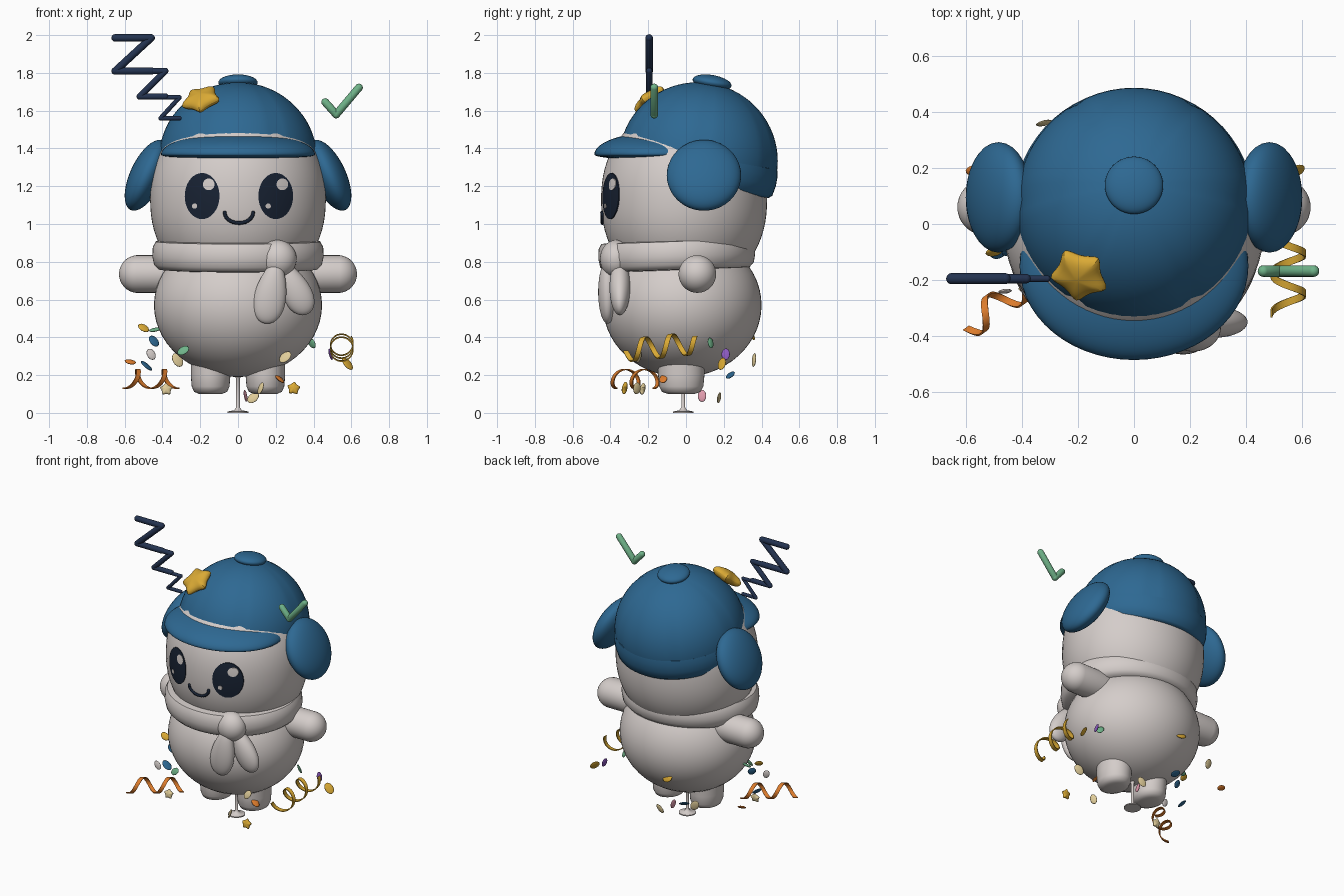
import bpy, bmesh, math, random
from math import sin, cos, pi, radians
from mathutils import Vector, Matrix, Euler

random.seed(4)
cube = bpy.data.objects.get("Cube")
if cube:
    bpy.data.objects.remove(cube, do_unlink=True)


def material(name, *rgb):
    m = bpy.data.materials.new(name)
    m.use_nodes = True
    m.diffuse_color = (*rgb, 1)
    m.node_tree.nodes["Principled BSDF"].inputs["Base Color"].default_value = (*rgb, 1)
    return m


grey = material("warm light grey", .66, .61, .59)
blue = material("cap blue", .027, .14, .29)
navy = material("dark navy", .017, .033, .08)
ink = material("eye black", .009, .016, .033)
gold = material("gold", .7, .4, .035)
green = material("mint green", .16, .45, .25)
orange = material("orange", .72, .2, .025)
cream = material("cream", .75, .61, .32)
pink = material("pink", .75, .33, .42)
purple = material("purple", .26, .1, .52)


def finish(name, bm, mat, matrix=None, angle=50):
    """Turn a bmesh into a smooth shaded object."""
    bmesh.ops.recalc_face_normals(bm, faces=bm.faces)
    mesh = bpy.data.meshes.new(name)
    bm.to_mesh(mesh)
    bm.free()
    mesh.materials.append(mat)
    ob = bpy.data.objects.new(name, mesh)
    bpy.context.collection.objects.link(ob)
    if matrix:
        ob.matrix_world = matrix
    bpy.ops.object.select_all(action="DESELECT")
    ob.select_set(True)
    bpy.context.view_layer.objects.active = ob
    bpy.ops.object.shade_smooth_by_angle(angle=radians(angle))
    return ob


def placed(loc, rot=(0, 0, 0), scale=(1, 1, 1)):
    turn = Euler([radians(a) for a in rot])
    return Matrix.LocRotScale(Vector(loc), turn, Vector(scale))


def loft(name, rings, mat, matrix=None):
    """Skin equal-sized rings of points and cap both ends."""
    bm = bmesh.new()
    loops = [[bm.verts.new(p) for p in ring] for ring in rings]
    n = len(loops[0])
    for a, b in zip(loops, loops[1:]):
        for i in range(n):
            j = (i + 1) % n
            bm.faces.new((a[i], a[j], b[j], b[i]))
    bm.faces.new(loops[0])
    bm.faces.new(loops[-1])
    return finish(name, bm, mat, matrix)


def lathe(name, profile, mat, matrix=None, n=48, groove=None):
    rings = []
    for r, z in profile:
        ring = []
        for i in range(n):
            k = r * (.985 if groove and i % groove == 0 else 1)
            ring.append((k * cos(2 * pi * i / n), k * sin(2 * pi * i / n), z))
        rings.append(ring)
    return loft(name, rings, mat, matrix)


def ellipsoid(name, mat, loc, radii, rot=(0, 0, 0), taper=0, flat=1, seg=40):
    bm = bmesh.new()
    bmesh.ops.create_uvsphere(bm, u_segments=seg, v_segments=seg // 2, radius=1)
    for v in bm.verts:
        v.co.x *= 1 - taper * v.co.z
        if v.co.z < 0:
            v.co.z *= flat
    return finish(name, bm, mat, placed(loc, rot, radii))


def strokes(name, paths, mat, seg=16):
    """Round-ended rods along each (radius, points) path."""
    bm = bmesh.new()
    for r, points in paths:
        for p, q in zip(points, points[1:]):
            d = Vector(q) - Vector(p)
            made = bmesh.ops.create_uvsphere(bm, u_segments=seg, v_segments=seg // 2 + 1, radius=r)
            for v in made["verts"]:
                if v.co.z > 0:
                    v.co.z += d.length
            turn = d.to_track_quat("Z", "Y").to_matrix().to_4x4()
            bmesh.ops.transform(bm, matrix=Matrix.Translation(p) @ turn, verts=made["verts"])
    return finish(name, bm, mat)


def star(name, mat, loc, normal, point, size, thick):
    """Puffy five-pointed star with one tip along the point direction."""
    z = Vector(normal).normalized()
    x = Vector(point)
    x = (x - z * x.dot(z)).normalized()
    frame = Matrix((x, z.cross(x), z)).transposed()
    outline = [frame @ Vector((cos(i * pi / 5), sin(i * pi / 5), 0)) * size * (.58 if i % 2 else 1.15)
               for i in range(10)]
    layers = ((.1, -1.3), (.72, -1), (1, 0), (.72, 1), (.1, 1.3))
    rings = [[p * s + z * h * thick for p in outline] for s, h in layers]
    ob = loft(name, rings, mat, Matrix.Translation(loc))
    ob.modifiers.new("round", "SUBSURF").levels = 2
    ob.modifiers["round"].render_levels = 2


def streamer(name, mat, start, end, radius, turns, width, phase):
    """Curled flat ribbon wound along an axis."""
    a, b = Vector(start), Vector(end)
    axis = (b - a).normalized()
    u = axis.cross(Vector((0, 0, 1))).normalized()
    v = u.cross(axis)
    rings = []
    for i in range(61):
        t = i / 60
        w = phase + 2 * pi * turns * t
        out = u * cos(w) + v * sin(w)
        mid = a.lerp(b, t) + out * radius
        rings.append([mid + axis * s * width / 2 + out * o * .003
                      for s, o in ((-1, -1), (1, -1), (1, 1), (-1, 1))])
    loft(name, rings, mat)


# Body and head
ellipsoid("body", grey, (0, -.02, .57), (.445, .42, .38), seg=56)


def head_radius(z):
    u = min(abs(z - 1.13) / .48, 1)
    return max(.465 * (1 - u ** 2.2) ** (1 / 2.2), .002)


levels = [1.13 - .48 * cos(pi * i / 36) for i in range(37)]
lathe("head", [(head_radius(z), z) for z in levels], grey, placed((0, -.01, 0), scale=(1, .945, 1)), n=64)


def on_face(x, z, lift):
    return Vector((x, -.01 - .945 * math.sqrt(head_radius(z) ** 2 - x * x) - lift, z))


def face_disc(name, mat, x, z, rx, rz, lift):
    rings = [[on_face(x + k * rx * cos(i * pi / 18), z + k * rz * sin(i * pi / 18), h) for i in range(36)]
             for k, h in ((1, -.003), (1, lift), (.75, lift), (.5, lift), (.25, lift), (.02, lift))]
    loft(name, rings, mat)


# Face
for side, x in (("right", -.19), ("left", .2)):
    face_disc(side + "_eye", ink, x, 1.148, .092, .122, .005)
    face_disc(side + "_eye_highlight", grey, x + .035, 1.21, .031, .031, .008)
    face_disc(side + "_eye_glint", grey, x - .04, 1.095, .014, .014, .008)
smile = [on_face(.005 + .075 * cos(pi + pi * i / 14), 1.06 + .055 * sin(pi + pi * i / 14), .003) for i in range(15)]
strokes("mouth", [(.01, smile)], ink, 10)

# Arms, legs and ear flaps
for side, s in (("right", -1), ("left", 1)):
    strokes(side + "_arm", [(.1, [(s * .3, .06, .735), (s * .53, .06, .735)])], grey, 32)
    lathe(side + "_leg", [(.01, .1), (.06, .1), (.088, .112), (.1, .14), (.105, .2), (.105, .34)], grey,
          placed((s * .145, -.025, 0), scale=(1, 1.17, 1)), n=36)
    ellipsoid(side + "_ear_flap", blue, (s * .483, .095, 1.258), (.088, .197, .203), (0, -s * 25, 0))

# Scarf
lathe("scarf_wrap", [(.36, .755), (.42, .76), (.445, .785), (.454, .83), (.451, .88), (.435, .908), (.36, .915)],
      grey, placed((0, -.02, 0), (2, 0, 0), (1, .915, 1)), n=64)
ellipsoid("scarf_knot", grey, (.21, -.37, .815), (.1, .085, .1))
ellipsoid("scarf_long_tail", grey, (.175, -.415, .64), (.082, .05, .17), (0, 11, 0), taper=.3)
ellipsoid("scarf_short_tail", grey, (.295, -.35, .665), (.075, .055, .16), (0, -28, 0), taper=.3)

# Cap, tilted back
tilt = placed((0, .065, 1.335), (-10, 0, 0))
dome = [(.42 * cos(pi / 2 * i / 18) + .001, .415 * sin(pi / 2 * i / 18)) for i in range(19)]
lathe("cap_dome", dome, blue, tilt, n=60, groove=10)
lathe("cap_band", [(.36, -.13), (.4, -.13), (.418, -.115), (.428, -.06), (.428, -.01), (.42, .025), (.4, .03)],
      blue, tilt, n=60)
ellipsoid("cap_button", blue, tilt @ Vector((0, 0, .42)), (.104, .104, .04), (-10, 0, 0))
ellipsoid("cap_brim", blue, (0, -.15, 1.368), (.408, .335, .118), flat=.25, seg=56)
star("cap_star", gold, (-.195, -.182, 1.66), (-.27, -.53, .8), (.108, -.064, .01), .128, .032)

# Display stand
lathe("stand", [(.01, 0), (.055, 0), (.055, .007), (.02, .014), (.01, .03), (.01, .18), (.025, .21)], grey,
      placed((0, -.015, 0)), n=24)


# Floating zigzag letters of sleep and a tick
def zigzag(x, z, w, h, r):
    return r, [(x, -.195, z), (x + w, -.195, z), (x, -.195, z - h), (x + w, -.195, z - h)]


strokes("sleep_zigzags", [zigzag(-.65, 1.985, .19, .175, .02), zigzag(-.52, 1.81, .135, .135, .017),
                          zigzag(-.41, 1.67, .1, .11, .012)], navy)
strokes("tick", [(.021, [(.462, -.168, 1.645), (.52, -.168, 1.58), (.64, -.168, 1.722)])], green)

# Streamers and little stars
streamer("orange_streamer", orange, (-.6, -.37, .18), (-.32, -.17, .18), .05, 2, .028, -pi / 2)
streamer("gold_streamer", gold, (.55, -.32, .33), (.55, .05, .37), .06, 2.6, .028, pi)
star("cream_star", cream, (-.38, -.23, .125), (.1, -1, .2), (0, 0, 1), .04, .011)
star("gold_star", gold, (.295, -.325, .13), (.1, -1, .2), (.1, 0, 1), .042, .011)

# Confetti: colour, position, tilt
confetti = [
    (gold, (-.5, -.1, .45), (50, 30, 0)), (green, (-.44, -.05, .44), (20, -10, 0)),
    (blue, (-.445, -.1, .38), (60, 50, 0)), (grey, (-.46, -.24, .31), (80, 60, 0)),
    (orange, (-.57, .19, .27), (30, 10, 0)), (green, (-.29, -.29, .33), (60, -30, 0)),
    (cream, (-.32, .36, .28), (70, 60, 0)), (blue, (-.485, -.1, .25), (20, 40, 0)),
    (cream, (.25, -.25, .295), (60, -40, 0)), (pink, (.04, .085, .09), (10, 80, 0)),
    (cream, (.08, .175, .08), (70, -40, 0)), (cream, (.12, -.26, .13), (30, -70, 0)),
    (orange, (.22, -.12, .18), (20, 40, 0)), (green, (.39, .13, .37), (-50, 60, 0)),
    (purple, (.49, .21, .31), (10, 75, 0)), (gold, (.58, .19, .26), (40, 50, 0)),
    (blue, (-.15, .235, .2), (30, 20, 0)), (gold, (-.1, .35, .41), (-60, 20, 0)),
]
for i, (mat, loc, rot) in enumerate(confetti):
    size = random.uniform(.03, .04)
    ellipsoid(f"confetti_{i + 1}", mat, loc, (size, size * .7, .008), rot, seg=16)
